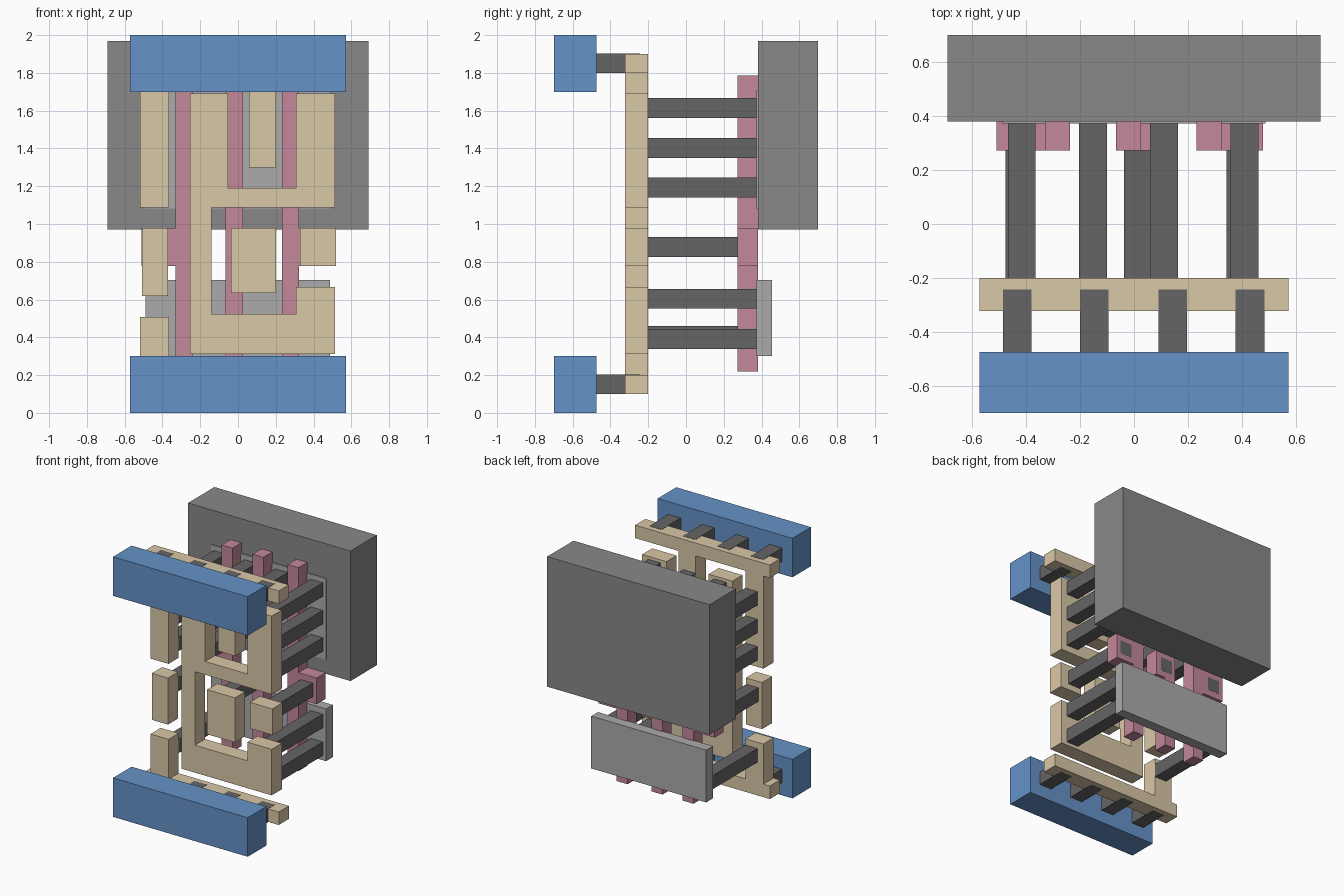
import bpy, bmesh


def material(name, rgb):
    m = bpy.data.materials.new(name)
    m.diffuse_color = (*rgb, 1)
    return m


BLUE = material("blue", (0.13, 0.29, 0.58))
TAN = material("tan", (0.70, 0.58, 0.39))
PINK = material("pink", (0.55, 0.25, 0.33))
DARK = material("dark_grey", (0.13, 0.13, 0.13))
MID = material("mid_grey", (0.25, 0.25, 0.25))
LIGHT = material("light_grey", (0.41, 0.41, 0.41))


def plate(name, outline, y0, y1, mat):
    """Extrude a front-view (x, z) outline from y0 back to y1."""
    bm = bmesh.new()
    face = bm.faces.new([bm.verts.new((x, y0, z)) for x, z in outline])
    new = bmesh.ops.extrude_face_region(bm, geom=[face])["geom"]
    bmesh.ops.translate(bm, vec=(0, y1 - y0, 0),
                        verts=[v for v in new if isinstance(v, bmesh.types.BMVert)])
    bmesh.ops.recalc_face_normals(bm, faces=bm.faces)
    mesh = bpy.data.meshes.new(name)
    bm.to_mesh(mesh)
    bm.free()
    mesh.materials.append(mat)
    obj = bpy.data.objects.new(name, mesh)
    bpy.context.collection.objects.link(obj)
    return obj


def box(name, x0, x1, y0, y1, z0, z1, mat):
    return plate(name, [(x0, z0), (x1, z0), (x1, z1), (x0, z1)], y0, y1, mat)


# Front power rails
box("bottom_rail", -0.573, 0.573, -0.7, -0.475, 0, 0.3, BLUE)
box("top_rail", -0.573, 0.573, -0.7, -0.475, 1.7, 2.0, BLUE)

# Short posts joining rails to the wiring layer
for side, z in (("bottom", 0.099), ("top", 1.799)):
    for i, x in enumerate((-0.433, -0.148, 0.143, 0.43)):
        box(f"{side}_rail_post_{i}", x - 0.053, x + 0.053, -0.475, -0.243,
            z, z + 0.103, DARK)

# Tan wiring layer: two combs, a branched track and three pads
Y0, Y1 = -0.323, -0.2
plate("bottom_comb", [(-0.573, 0.1), (0.573, 0.1), (0.573, 0.2), (-0.365, 0.2),
                      (-0.365, 0.508), (-0.518, 0.508), (-0.518, 0.2),
                      (-0.573, 0.2)], Y0, Y1, TAN)
plate("top_comb", [(-0.573, 1.9), (-0.573, 1.8), (-0.518, 1.8), (-0.518, 1.088),
                   (-0.365, 1.088), (-0.365, 1.8), (0.058, 1.8), (0.058, 1.3),
                   (0.202, 1.3), (0.202, 1.8), (0.573, 1.8), (0.573, 1.9)],
      Y0, Y1, TAN)
plate("branched_track", [(-0.254, 0.312), (0.513, 0.312), (0.513, 0.666),
                         (0.306, 0.666), (0.306, 0.523), (-0.14, 0.523),
                         (-0.14, 1.088), (0.513, 1.088), (0.513, 1.69),
                         (0.306, 1.69), (0.306, 1.19), (-0.053, 1.19),
                         (-0.053, 1.69), (-0.254, 1.69)], Y0, Y1, TAN)
box("left_pad", -0.507, -0.37, Y0, Y1, 0.62, 0.978, TAN)
box("middle_pad", -0.037, 0.2, Y0, Y1, 0.635, 0.978, TAN)
box("right_pad", 0.327, 0.518, Y0, Y1, 0.777, 0.978, TAN)

# Pink upright bars, each with a tab on one side, and the posts meeting the tabs
for name, x, tab, post in (("left", -0.33, -0.51, -0.477),
                           ("middle", -0.066, 0.11, -0.038),
                           ("right", 0.232, 0.479, 0.343)):
    e = x + 0.092
    if tab < x:
        pts = [(x, 0.22), (e, 0.22), (e, 1.785), (x, 1.785), (x, 0.978),
               (tab, 0.978), (tab, 0.777), (x, 0.777)]
    else:
        pts = [(x, 0.22), (e, 0.22), (e, 0.777), (tab, 0.777), (tab, 0.978),
               (e, 0.978), (e, 1.785), (x, 1.785)]
    plate(f"{name}_upright_bar", pts, 0.272, 0.38, PINK)
    box(f"{name}_tab_post", post, post + 0.103, Y1, 0.381, 0.825, 0.93, DARK)

# Long posts from wiring to back plates: left edge x and bottom z of each
columns = {-0.468: (0.355, 1.14, 1.35, 1.562), -0.204: (1.14, 1.35, 1.562),
           0.06: (1.35, 1.562), 0.358: (0.338, 0.552, 1.14, 1.35, 1.562)}
for c, (x, rows) in enumerate(columns.items()):
    for r, z in enumerate(rows):
        box(f"long_post_{c}_{r}", x, x + 0.103, Y1, 0.376, z, z + 0.105, DARK)

# Back plates and the big block holding the upper one
box("lower_back_plate", -0.49, 0.488, 0.373, 0.455, 0.302, 0.704, LIGHT)
box("upper_back_plate", -0.49, 0.488, 0.373, 0.455, 1.082, 1.706, LIGHT)
box("back_block", -0.691, 0.691, 0.38, 0.7, 0.97, 1.97, MID)
